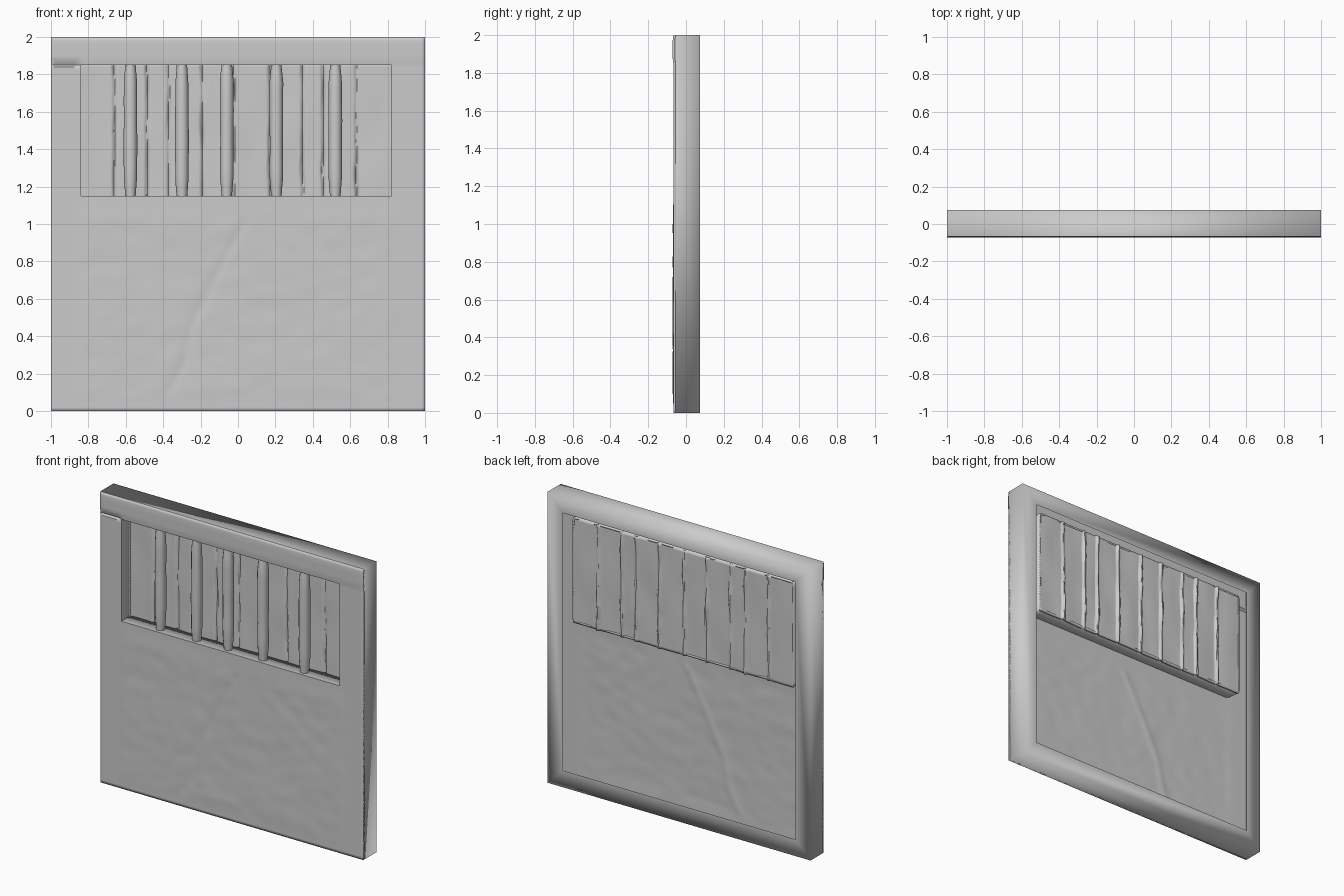
import bpy, bmesh, math
from mathutils import Vector, noise

if "Cube" in bpy.data.objects:
    bpy.data.objects.remove(bpy.data.objects["Cube"])

FRONT, BACK = -0.067, 0.075
WX0, WX1, WZ0, WZ1 = -0.84, 0.82, 1.15, 1.85
BOARD_Y = 0.033


def finish(name, bm, angle=None, thickness=0):
    me = bpy.data.meshes.new(name)
    bm.to_mesh(me)
    bm.free()
    ob = bpy.data.objects.new(name, me)
    bpy.context.collection.objects.link(ob)
    if thickness:
        m = ob.modifiers.new("thickness", 'SOLIDIFY')
        m.thickness = thickness
        m.offset = -1
    bpy.context.view_layer.objects.active = ob
    ob.select_set(True)
    if angle:
        bpy.ops.object.shade_smooth_by_angle(angle=math.radians(angle))
    else:
        bpy.ops.object.shade_smooth()
    ob.select_set(False)
    return ob


def sheet(xs, zs, depth, skip=lambda x, z: False):
    """Vertical grid facing -y, displaced by depth(x, z)."""
    bm = bmesh.new()
    v = [[bm.verts.new((x, depth(x, z), z)) for x in xs] for z in zs]
    for j in range(len(zs) - 1):
        for i in range(len(xs) - 1):
            if not skip((xs[i] + xs[i+1]) / 2, (zs[j] + zs[j+1]) / 2):
                bm.faces.new((v[j][i], v[j][i+1], v[j+1][i+1], v[j+1][i]))
    bmesh.ops.delete(bm, geom=[w for w in bm.verts if not w.link_faces], context='VERTS')
    return bm


def fade(d, w):
    return max(0.0, min(1.0, d / w))


CRACK = [(0.03, 1.0), (-0.08, 0.8), (-0.17, 0.62), (-0.25, 0.45), (-0.29, 0.25), (-0.36, 0.12)]


def crack_distance(x, z):
    best = 9
    for (ax, az), (bx, bz) in zip(CRACK, CRACK[1:]):
        a, d, p = Vector((ax, az)), Vector((bx - ax, bz - az)), Vector((x, z))
        t = max(0, min(1, (p - a).dot(d) / d.length_squared))
        best = min(best, (p - a - d * t).length)
    return best


def wall_depth(x, z):
    if z > 1.851:
        return FRONT - 0.004 * fade(2 - z, 0.03)
    # joint between the lintel and the left post
    if abs(z - WZ1) < 0.002 and x < WX0:
        return FRONT + 0.012
    # uneven plaster below the window
    mask = fade(0.87 - abs(x), 0.06) * fade(z - 0.04, 0.08) * fade(1.12 - z, 0.12)
    n = noise.noise((x * 3, 0, z * 3)) * 0.6 + noise.noise((x * 9, 5, z * 12)) * 0.5
    crack = 0.004 * math.exp(-(crack_distance(x, z) / 0.02) ** 2)
    return FRONT + mask * (-0.002 + 0.004 * n + crack)


# Front wall with window opening and its reveal
xs = [round(-1 + i * 0.02, 4) for i in range(101)]
zs = [round(i * 0.02, 4) for i in range(101)]
zs[57], zs[93] = WZ0, WZ1
bm = sheet(xs, zs, wall_depth,
           lambda x, z: WX0 < x < WX1 and WZ0 < z < WZ1)
rim = [e for e in bm.edges if e.is_boundary
       and all(abs(v.co.x) < 0.9 and 1.1 < v.co.z < 1.9 for v in e.verts)]
ext = bmesh.ops.extrude_edge_only(bm, edges=rim)
for v in ext['geom']:
    if isinstance(v, bmesh.types.BMVert):
        v.co.y = BOARD_Y + 0.01
bmesh.ops.recalc_face_normals(bm, faces=bm.faces)
bm.faces.ensure_lookup_table()
if bm.faces[0].normal.y > 0:
    bmesh.ops.reverse_faces(bm, faces=bm.faces)
finish("front_wall", bm, 40, 0.012)

# Outer sides and rear border, softly shaded
bm = bmesh.new()
bmesh.ops.create_cube(bm, size=1)
for v in bm.verts:
    v.co = (v.co.x * 2, FRONT if v.co.y < 0 else BACK, (v.co.z + 0.5) * 2)
bm.faces.ensure_lookup_table()
front = [f for f in bm.faces if f.normal.y < -0.5]
bmesh.ops.delete(bm, geom=front, context='FACES_ONLY')
back = [f for f in bm.faces if all(v.co.y > 0 for v in f.verts)]
bmesh.ops.inset_region(bm, faces=back, thickness=0.115, use_even_offset=True)
bmesh.ops.delete(bm, geom=back, context='FACES')
finish("rear_frame", bm)

# Rough vertical boards closing the window
GAPS = [-0.66, -0.485, -0.37, -0.19, -0.02, 0.17, 0.345, 0.455, 0.635]


def board_depth(x, z):
    wob = 0.006 * noise.noise((x * 2, 3, z * 9))
    y = BOARD_Y + 0.005 * noise.noise((x * 7, 1, z * 3))
    for k, g in enumerate(GAPS):
        d = x + wob - g
        strength = 0.013 + 0.009 * noise.noise((k * 3.7, 8, z * 5))
        y += strength * math.exp(-(d / 0.008) ** 2)
    return y


n = 240
bm = sheet([WX0 - 0.005 + (WX1 - WX0 + 0.01) * i / n for i in range(n + 1)],
           [1.135 + 0.725 * j / 40 for j in range(41)], board_depth)
finish("window_boards", bm, 50, 0.01)

# Worn upright bars
for i, x in enumerate([-0.575, -0.3, -0.06, 0.205, 0.52]):
    bm = bmesh.new()
    rings = []
    levels = 14
    for j in range(levels + 1):
        z = WZ0 - 0.005 + (WZ1 - WZ0 + 0.01) * j / levels
        r = 0.027 + 0.009 * fade(min(z - WZ0, WZ1 - z), 0.09)
        r += 0.003 * noise.noise((i * 5.3, 2, z * 6))
        rings.append([bm.verts.new((x + r * math.cos(a * math.pi / 6),
                                    -0.02 + r * math.sin(a * math.pi / 6), z))
                      for a in range(12)])
    for lo, hi in zip(rings, rings[1:]):
        for a in range(12):
            b = (a + 1) % 12
            bm.faces.new((lo[a], lo[b], hi[b], hi[a]))
    finish(f"window_bar_{i + 1}", bm, 50)
